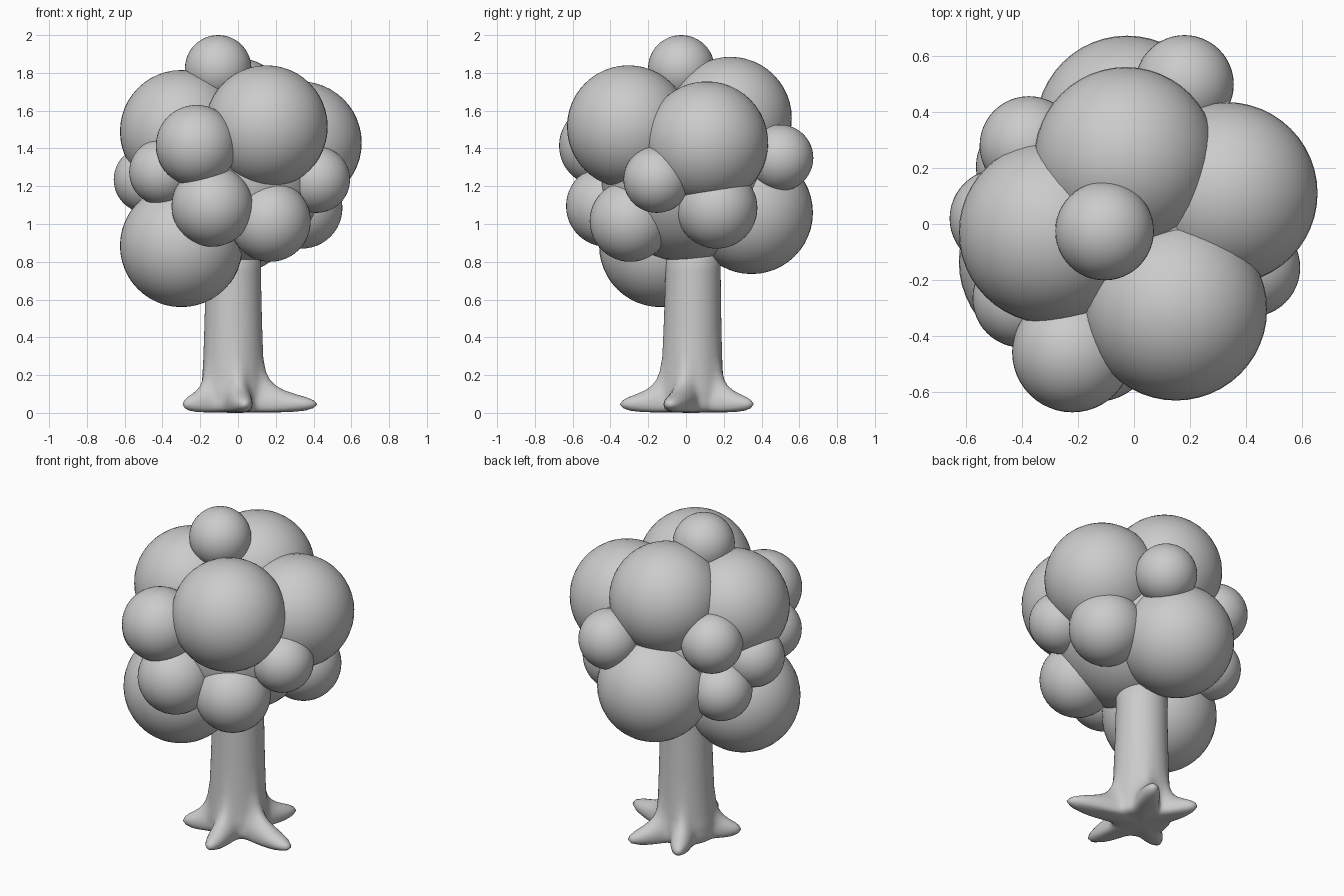
import bpy, bmesh, math

if "Cube" in bpy.data.objects:
    bpy.data.objects.remove(bpy.data.objects["Cube"])

def smooth(obj):
    for p in obj.data.polygons:
        p.use_smooth = True

def ball(name, x, y, z, r):
    bpy.ops.mesh.primitive_uv_sphere_add(segments=48, ring_count=24, radius=r, location=(x, y, z))
    obj = bpy.context.object
    obj.name = name
    smooth(obj)

# Foliage: inner core, then large, medium and small clumps
ball("foliage_core", 0, 0, 1.25, 0.45)
clumps = {
    ("large", 0.325): [(0.15, -0.305, 1.515), (-0.30, -0.03, 1.49), (0.33, 0.11, 1.43),
                       (-0.03, 0.235, 1.56), (-0.025, 0.347, 1.06), (-0.30, -0.135, 0.885)],
    ("medium", 0.215): [(-0.22, -0.457, 1.415), (-0.137, -0.42, 1.095),
                        (0.17, -0.295, 1.015), (0.338, 0.163, 1.085)],
    ("small", 0.176): [(-0.105, -0.025, 1.824), (0.417, -0.155, 1.235), (0.18, 0.498, 1.35),
                       (-0.482, 0.02, 1.235), (-0.40, -0.265, 1.275), (-0.375, 0.28, 1.39),
                       (-0.388, 0.205, 1.07)],
}
for (size, r), spots in clumps.items():
    for i, (x, y, z) in enumerate(spots):
        ball(f"foliage_{size}_{i + 1}", x, y, z, r)

# Trunk: stacked rings with five root lobes flaring at the ground
CX, CY = -0.025, 0.03
ROOTS = [(0.42, -0.09), (0.04, -0.35), (-0.29, -0.13), (-0.18, 0.34), (0.15, 0.355)]
# height, round radius, root reach
RINGS = [(0.004, 0.13, 0.62), (0.012, 0.155, 0.82), (0.025, 0.165, 0.94), (0.045, 0.17, 1.0),
         (0.065, 0.17, 0.94), (0.082, 0.17, 0.8), (0.1, 0.17, 0.58), (0.12, 0.17, 0.37),
         (0.145, 0.167, 0.22), (0.175, 0.165, 0.12), (0.22, 0.162, 0.05), (0.3, 0.158, 0.0),
         (0.45, 0.153, 0.0), (0.6, 0.149, 0.0), (0.75, 0.146, 0.0), (0.95, 0.145, 0.0)]
N = 160
lobes = [(math.atan2(y - CY, x - CX), math.hypot(x - CX, y - CY) - 0.17) for x, y in ROOTS]
bm = bmesh.new()
rows = []
for z, r0, reach in RINGS:
    row = []
    for k in range(N):
        a = 2 * math.pi * k / N
        r = r0
        for la, ext in lobes:
            d = (a - la + math.pi) % (2 * math.pi) - math.pi
            r += ext * reach * math.exp(-(d / 0.25) ** 2)
        row.append(bm.verts.new((CX + r * math.cos(a), CY + 0.01 * z + r * math.sin(a), z)))
    rows.append(row)
for lo, hi in zip(rows, rows[1:]):
    for k in range(N):
        j = (k + 1) % N
        bm.faces.new((lo[k], lo[j], hi[j], hi[k]))
bm.faces.new(rows[-1])
base = bm.verts.new((CX, CY, 0.0))
for k in range(N):
    bm.faces.new((base, rows[0][(k + 1) % N], rows[0][k]))
bmesh.ops.recalc_face_normals(bm, faces=bm.faces)
mesh = bpy.data.meshes.new("trunk")
bm.to_mesh(mesh)
bm.free()
trunk = bpy.data.objects.new("trunk", mesh)
bpy.context.collection.objects.link(trunk)
smooth(trunk)
